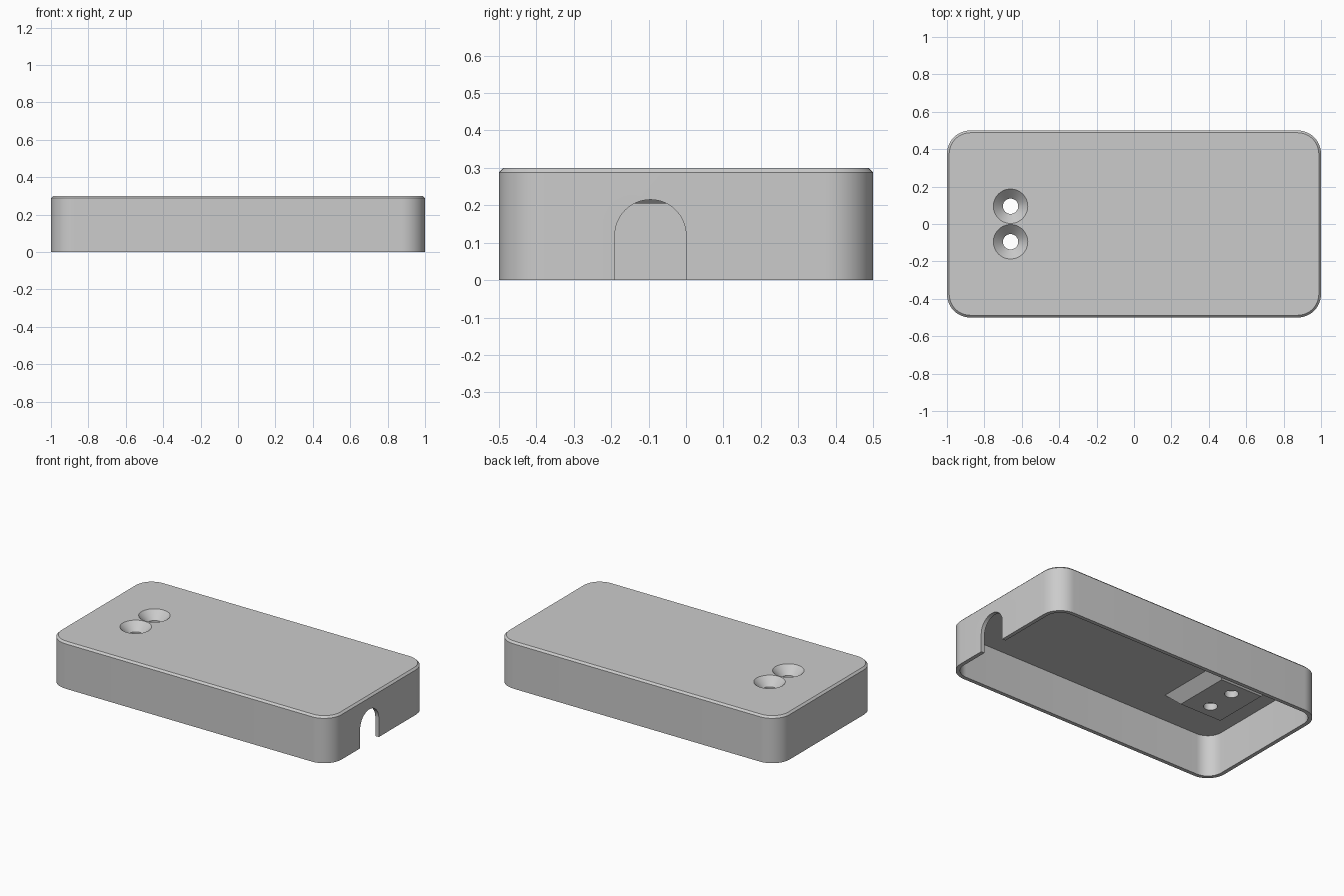
import bpy, bmesh, math

default = bpy.data.objects.get("Cube")
if default:
    bpy.data.objects.remove(default, do_unlink=True)

# Single grey material
grey = bpy.data.materials.new("plain_grey")
grey.use_nodes = True
colour = (0.6, 0.6, 0.6, 1)
grey.diffuse_color = colour
grey.node_tree.nodes["Principled BSDF"].inputs["Base Color"].default_value = colour

WALL, HEIGHT, CEILING, PAD_Z = 0.025, 0.3, 0.27, 0.205
HOLE_X, HOLE_Y = -0.66, 0.095


def rounded_rect(hx, hy, r, z, cx=0, steps=12):
    """Counter-clockwise ring of points for a rounded rectangle."""
    ring = []
    for k, (sx, sy) in enumerate(((1, 1), (-1, 1), (-1, -1), (1, -1))):
        for i in range(steps + 1):
            a = math.radians(90) * (k + i / steps)
            ring.append((cx + sx * (hx - r) + r * math.cos(a),
                         sy * (hy - r) + r * math.sin(a), z))
    return ring


def rect(hx, hy, z, cx):
    return [(cx + sx * hx, sy * hy, z) for sx, sy in ((1, 1), (-1, 1), (-1, -1), (1, -1))]


def circle(r, z, cx, cy, n=48):
    return [(cx + r * math.cos(math.tau * i / n), cy + r * math.sin(math.tau * i / n), z)
            for i in range(n)]


def loft(name, rings):
    """Closed solid through a stack of matching rings."""
    bm = bmesh.new()
    loops = [[bm.verts.new(p) for p in ring] for ring in rings]
    n = len(loops[0])
    for low, high in zip(loops, loops[1:]):
        for i in range(n):
            j = (i + 1) % n
            bm.faces.new((low[i], low[j], high[j], high[i]))
    bm.faces.new(loops[0][::-1])
    bm.faces.new(loops[-1])
    bmesh.ops.recalc_face_normals(bm, faces=bm.faces)
    mesh = bpy.data.meshes.new(name)
    bm.to_mesh(mesh)
    bm.free()
    mesh.materials.append(grey)
    obj = bpy.data.objects.new(name, mesh)
    bpy.context.collection.objects.link(obj)
    return obj


def combine(target, tool, operation):
    """Apply a boolean and discard the tool."""
    mod = target.modifiers.new(tool.name, "BOOLEAN")
    mod.object, mod.operation, mod.solver = tool, operation, "EXACT"
    bpy.context.view_layer.objects.active = target
    bpy.ops.object.modifier_apply(modifier=mod.name)
    bpy.data.objects.remove(tool, do_unlink=True)


# Outer body with a small chamfer around the top
R, CH = 0.125, 0.012
case = loft("case_cover", [
    rounded_rect(1, 0.5, R, 0),
    rounded_rect(1, 0.5, R, HEIGHT - CH),
    rounded_rect(1 - CH, 0.5 - CH, R - CH, HEIGHT)])

# Hollow interior, open at the bottom
combine(case, loft("cavity", [
    rounded_rect(1 - WALL, 0.5 - WALL, R - WALL, z) for z in (-0.1, CEILING)]), "DIFFERENCE")

# Sloped reinforcing pad under the screw holes
rise = CEILING - PAD_Z
combine(case, loft("screw_pad", [
    rect(0.15, 0.185, PAD_Z, HOLE_X),
    rect(0.15 + rise, 0.185 + rise, CEILING, HOLE_X),
    rect(0.15 + rise, 0.185 + rise, CEILING + 0.015, HOLE_X)]), "UNION")

# Two countersunk screw holes
for side in (-1, 1):
    y = side * HOLE_Y
    combine(case, loft("screw_hole", [
        circle(r, z, HOLE_X, y) for r, z in
        ((0.041, 0.1), (0.041, HEIGHT - 0.051), (0.092, HEIGHT), (0.092, HEIGHT + 0.05))]),
        "DIFFERENCE")

# Arched cable notch in one end wall
NR, NY, SPRING = 0.095, -0.095, 0.12
arch = [(NY + NR, -0.1)]
arch += [(NY + NR * math.cos(math.pi * i / 32), SPRING + NR * math.sin(math.pi * i / 32))
         for i in range(33)]
arch += [(NY - NR, -0.1)]
combine(case, loft("cable_notch", [[(x, y, z) for y, z in arch] for x in (0.9, 1.1)]),
        "DIFFERENCE")

# Smooth rounded walls with crisp edges
for obj in bpy.context.selected_objects:
    obj.select_set(False)
case.select_set(True)
bpy.context.view_layer.objects.active = case
bpy.ops.object.shade_smooth_by_angle(angle=math.radians(25))
